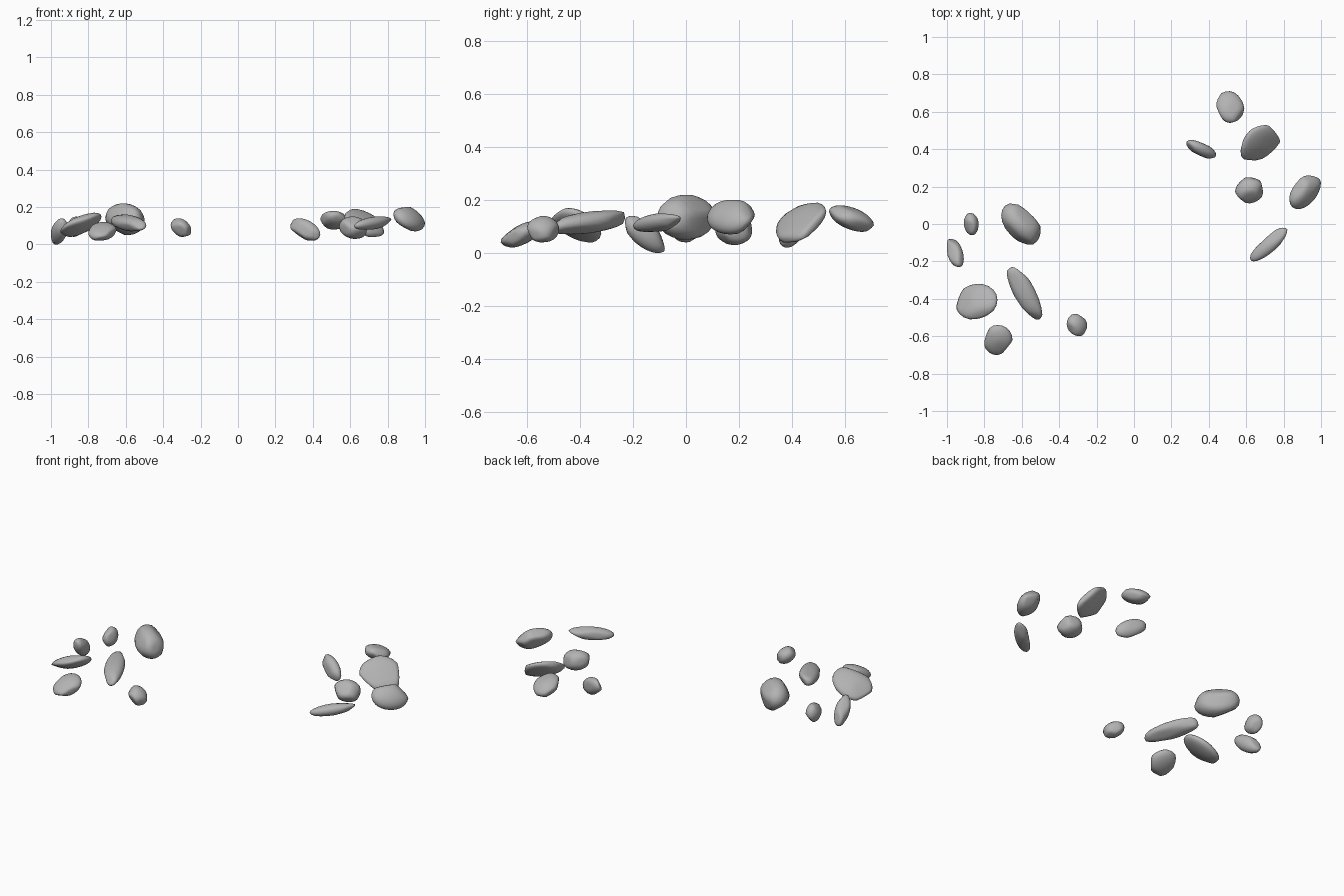
import bpy
import random
from math import sqrt
from mathutils import Matrix, Vector

default_cube = bpy.data.objects.get("Cube")
if default_cube:
    bpy.data.objects.remove(default_cube, do_unlink=True)

# Plain grey stone
stone = bpy.data.materials.new("grey_stone")
stone.use_nodes = True
grey = (0.45, 0.45, 0.45, 1)
stone.diffuse_color = grey
stone.node_tree.nodes["Principled BSDF"].inputs["Base Color"].default_value = grey


def lean_matrix(xy, xz, yz):
    """Shear a unit ball so its axes lean together by the given amounts."""
    b = sqrt(1 - xy * xy)
    c = (yz - xy * xz) / b
    return Matrix(((1, 0, 0), (xy, b, 0), (xz, c, sqrt(max(0.02, 1 - xz * xz - c * c)))))


def pebble(name, low, high, lean, seed):
    """A worn stone filling the box low..high, leaning along its diagonals."""
    rng = random.Random(seed)
    bpy.ops.mesh.primitive_ico_sphere_add(subdivisions=3, radius=1)
    ob = bpy.context.object
    ob.name = ob.data.name = name
    verts = ob.data.vertices

    # Worn flats: press the ball softly against a few random planes
    flats = []
    for _ in range(7):
        direction = Vector([rng.gauss(0, 1) for _ in range(3)]).normalized()
        flats.append((direction, rng.uniform(0.72, 0.9)))
    for v in verts:
        for direction, limit in flats:
            over = v.co.dot(direction) - limit
            if over > 0:
                v.co -= direction * over * 0.75

    # Lean the stone, then fit it to its box
    lean_by = lean_matrix(*lean)
    for v in verts:
        v.co = lean_by @ v.co
    for axis in range(3):
        values = [v.co[axis] for v in verts]
        start, span = min(values), max(values) - min(values)
        for v in verts:
            t = (v.co[axis] - start) / span
            v.co[axis] = low[axis] + t * (high[axis] - low[axis])

    # Origin at the middle of the stone
    centre = (Vector(low) + Vector(high)) / 2
    ob.data.transform(Matrix.Translation(-centre))
    ob.location = centre
    ob.data.materials.append(stone)
    bpy.ops.object.shade_smooth()


# Left cluster: name, low corner, high corner, lean (xy, xz, yz)
left_cluster = [
    ("back_pebble", (.44, .54, .08), (.59, .71, .18), (-.1, 0, -.5)),
    ("inner_pebble", (.28, .35, .02), (.44, .45, .14), (-.6, -.4, .4)),
    ("large_pebble", (.57, .34, .04), (.78, .53, .19), (.35, -.5, .5)),
    ("middle_pebble", (.54, .11, .03), (.69, .25, .15), (.1, -.1, 0)),
    ("outer_pebble", (.83, .08, .07), (1, .26, .2), (.45, -.35, .1)),
    ("flat_pebble", (.62, -.2, .08), (.82, -.02, .15), (.8, .4, .3)),
]

# Right cluster
right_cluster = [
    ("small_pebble", (-.91, -.06, .04), (-.83, .06, .15), (-.1, 0, 0)),
    ("large_pebble", (-.71, -.11, .05), (-.5, .11, .22), (-.4, -.1, 0)),
    ("outer_pebble", (-1, -.23, 0), (-.91, -.08, .14), (-.4, .3, -.6)),
    ("wide_pebble", (-.95, -.51, .04), (-.73, -.32, .17), (.1, .65, -.4)),
    ("long_pebble", (-.68, -.51, .07), (-.49, -.23, .16), (-.75, -.3, .45)),
    ("lone_pebble", (-.36, -.6, .04), (-.25, -.48, .14), (-.1, -.3, 0)),
    ("front_pebble", (-.8, -.7, .02), (-.65, -.54, .12), (0, .1, .6)),
]

for side, cluster in (("left", left_cluster), ("right", right_cluster)):
    for seed, (name, low, high, lean) in enumerate(cluster):
        pebble(side + "_" + name, low, high, lean, side + str(seed))
